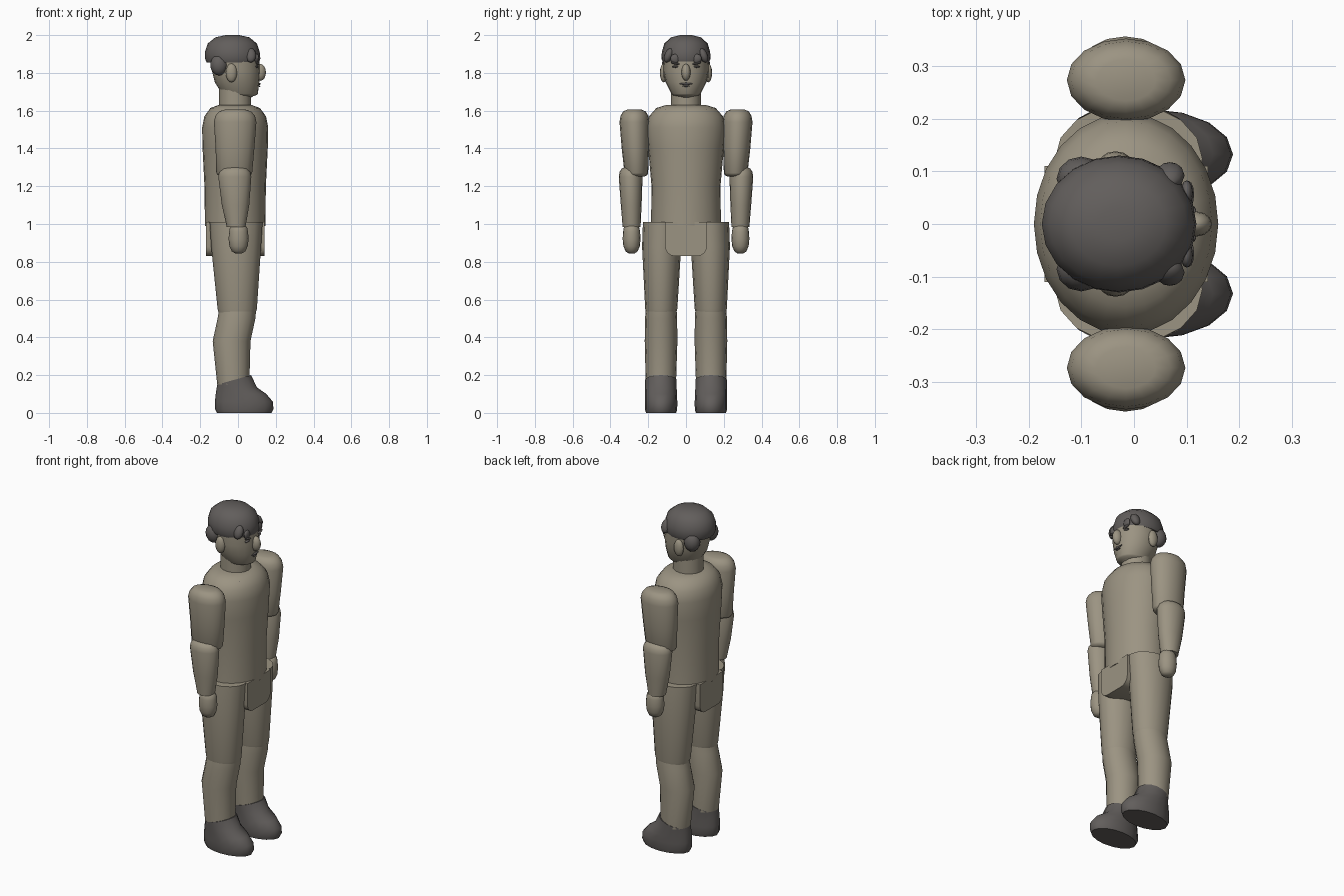
import bpy, bmesh, math
from mathutils import Matrix, Vector

cube = bpy.data.objects.get("Cube")
if cube:
    bpy.data.objects.remove(cube, do_unlink=True)


def material(name, red, green, blue):
    colour = (red, green, blue, 1)
    mat = bpy.data.materials.new(name)
    mat.use_nodes = True
    mat.diffuse_color = colour
    mat.node_tree.nodes["Principled BSDF"].inputs["Base Color"].default_value = colour
    return mat


tan = material("warm grey", 0.33, 0.295, 0.225)
dark = material("dark grey", 0.122, 0.112, 0.107)


def finish(name, bm, mat):
    bmesh.ops.recalc_face_normals(bm, faces=bm.faces)
    mesh = bpy.data.meshes.new(name)
    bm.to_mesh(mesh)
    bm.free()
    mesh.materials.append(mat)
    part = bpy.data.objects.new(name, mesh)
    bpy.context.collection.objects.link(part)
    bpy.ops.object.select_all(action="DESELECT")
    part.select_set(True)
    bpy.context.view_layer.objects.active = part
    bpy.ops.object.shade_smooth_by_angle(angle=math.radians(40))


def section(z, depth, width, x=0.0, y=0.0):
    """One elliptical cross-section of a part."""
    return {"z": z, "depth": depth, "width": width, "x": x, "y": y}


def rounded(end, height, shrink):
    """Sections that curve inward past an end section."""
    result = []
    for step in range(1, 4):
        angle = step * math.pi / 6
        scale = 1 - shrink * (1 - math.cos(angle))
        result.append(section(end["z"] + height * math.sin(angle), end["depth"] * scale,
                              end["width"] * scale, end["x"], end["y"]))
    return result


def loft(name, mat, *sections, low=0, high=0, shrink=0.5, low_slope=0, high_slope=0, sides=16):
    """Skin over sections from bottom to top, with optional rounded or sloping ends."""
    rings = list(sections)
    if low:
        rings = rounded(sections[0], -low, shrink)[::-1] + rings
    if high:
        rings += rounded(sections[-1], high, shrink)
    bm = bmesh.new()
    loops = []
    for ring in rings:
        slope = low_slope if ring is rings[0] else high_slope if ring is rings[-1] else 0
        loop = []
        for k in range(sides):
            angle = math.tau * k / sides
            out = math.cos(angle) * ring["depth"] / 2
            across = math.sin(angle) * ring["width"] / 2
            loop.append(bm.verts.new((ring["x"] + out, ring["y"] + across,
                                      ring["z"] + out * slope)))
        loops.append(loop)
    for lower, upper in zip(loops, loops[1:]):
        for k in range(sides):
            after = (k + 1) % sides
            bm.faces.new((lower[k], lower[after], upper[after], upper[k]))
    bm.faces.new(loops[0])
    bm.faces.new(loops[-1])
    finish(name, bm, mat)


def blob(name, mat, centre, radii, roll=0):
    """Ellipsoid, rolled about the facing axis."""
    bm = bmesh.new()
    place = (Matrix.Translation(centre) @ Matrix.Rotation(roll, 4, "X")
             @ Matrix.Diagonal(Vector(radii).to_4d()))
    bmesh.ops.create_uvsphere(bm, u_segments=12, v_segments=8, radius=1, matrix=place)
    finish(name, bm, mat)


# Trunk and neck
loft("torso", tan,
     section(z=0.99, depth=0.32, width=0.37, x=-0.015),
     section(z=1.2, depth=0.325, width=0.365, x=-0.015),
     section(z=1.4, depth=0.345, width=0.4, x=-0.015),
     section(z=1.51, depth=0.35, width=0.42, x=-0.015),
     high=0.12, sides=24)
loft("neck", tan,
     section(z=1.6, depth=0.17, width=0.16, x=-0.015),
     section(z=1.76, depth=0.17, width=0.16, x=-0.015))

# Hip block, with its lower side edges rounded off
bm = bmesh.new()
place = Matrix.Translation((-0.015, 0, 0.92)) @ Matrix.Diagonal((0.31, 0.22, 0.18, 1))
bmesh.ops.create_cube(bm, size=1, matrix=place)
lower_sides = [edge for edge in bm.edges
               if all(v.co.z < 0.9 for v in edge.verts)
               and edge.verts[0].co.y * edge.verts[1].co.y > 0]
lower_sides = [edge for edge in lower_sides
               if abs(edge.verts[0].co.x - edge.verts[1].co.x) > 0.1]
bmesh.ops.bevel(bm, geom=lower_sides, offset=0.05, segments=4, profile=0.5, affect="EDGES")
finish("hip_block", bm, tan)

# Head and hair cap
loft("head", tan,
     section(z=1.69, depth=0.19, width=0.155, x=0.01),
     section(z=1.75, depth=0.235, width=0.215, x=-0.005),
     section(z=1.81, depth=0.255, width=0.24, x=-0.01),
     section(z=1.9, depth=0.25, width=0.236, x=-0.015),
     low=0.015, low_slope=-0.25, sides=20)
loft("hair", dark,
     section(z=1.855, depth=0.277, width=0.244, x=-0.027),
     section(z=1.875, depth=0.293, width=0.26, x=-0.028),
     section(z=1.91, depth=0.29, width=0.256, x=-0.03),
     high=0.09, shrink=0.75, sides=20)

# Face
blob("nose", tan, centre=(0.118, 0, 1.803), radii=(0.03, 0.024, 0.045))
blob("mouth", dark, centre=(0.114, 0, 1.742), radii=(0.006, 0.034, 0.006))
blob("lower_lip", dark, centre=(0.113, 0, 1.73), radii=(0.005, 0.018, 0.004))

for side, sign in (("right", -1), ("left", 1)):

    def spot(part, mat, x, y, z, radii, roll=0):
        blob(f"{side}_{part}", mat, (x, sign * y, z), radii, sign * roll)

    # Ears, hair tufts and painted face details
    spot("ear", tan, x=-0.035, y=0.118, z=1.8, radii=(0.03, 0.02, 0.05))
    spot("hair_bun", dark, x=-0.1, y=0.086, z=1.842, radii=(0.047, 0.042, 0.056))
    spot("temple_tuft", dark, x=0.068, y=0.092, z=1.893, radii=(0.028, 0.022, 0.04), roll=0.4)
    spot("fringe_tuft", dark, x=0.1, y=0.058, z=1.875, radii=(0.012, 0.025, 0.025), roll=-0.5)
    spot("brow", dark, x=0.104, y=0.056, z=1.85, radii=(0.01, 0.026, 0.006), roll=0.2)
    spot("eye", dark, x=0.1, y=0.054, z=1.833, radii=(0.009, 0.02, 0.006))
    spot("collar_stud", dark, x=0.08, y=0.105, z=1.605, radii=(0.008, 0.008, 0.006))

    # Arm
    loft(f"{side}_upper_arm", tan,
         section(z=1.27, depth=0.19, width=0.125, x=-0.02, y=sign * 0.263),
         section(z=1.4, depth=0.205, width=0.145, x=-0.016, y=sign * 0.268),
         section(z=1.54, depth=0.225, width=0.158, x=-0.015, y=sign * 0.273),
         low=0.02, high=0.065)
    loft(f"{side}_forearm", tan,
         section(z=0.985, depth=0.1, width=0.095, x=-0.01, y=sign * 0.288),
         section(z=1.1, depth=0.145, width=0.11, x=-0.013, y=sign * 0.29),
         section(z=1.25, depth=0.175, width=0.126, x=-0.017, y=sign * 0.293),
         high=0.05)
    loft(f"{side}_hand", tan,
         section(z=0.92, depth=0.106, width=0.095, x=0.003, y=sign * 0.288),
         section(z=0.96, depth=0.1, width=0.09, x=0.003, y=sign * 0.288),
         low=0.075, high=0.04, shrink=0.65)

    # Leg
    loft(f"{side}_thigh", tan,
         section(z=0.52, depth=0.19, width=0.155, x=-0.005, y=sign * 0.132),
         section(z=0.55, depth=0.208, width=0.17, x=-0.004, y=sign * 0.131),
         section(z=0.88, depth=0.264, width=0.207, x=-0.01, y=sign * 0.129),
         section(z=1.01, depth=0.28, width=0.208, x=-0.01, y=sign * 0.124))
    loft(f"{side}_shin", tan,
         section(z=0.15, depth=0.17, width=0.16, x=-0.025, y=sign * 0.133),
         section(z=0.38, depth=0.2, width=0.173, x=-0.034, y=sign * 0.132),
         section(z=0.5, depth=0.2, width=0.17, x=-0.008, y=sign * 0.132),
         section(z=0.55, depth=0.196, width=0.162, x=-0.002, y=sign * 0.131))
    loft(f"{side}_boot", dark,
         section(z=0, depth=0.29, width=0.16, x=0.033, y=sign * 0.132),
         section(z=0.02, depth=0.31, width=0.171, x=0.033, y=sign * 0.132),
         section(z=0.06, depth=0.306, width=0.172, x=0.031, y=sign * 0.132),
         section(z=0.1, depth=0.268, width=0.17, x=0.016, y=sign * 0.133),
         section(z=0.135, depth=0.213, width=0.167, x=-0.006, y=sign * 0.133),
         section(z=0.175, depth=0.178, width=0.167, x=-0.02, y=sign * 0.133),
         high_slope=0.28)
